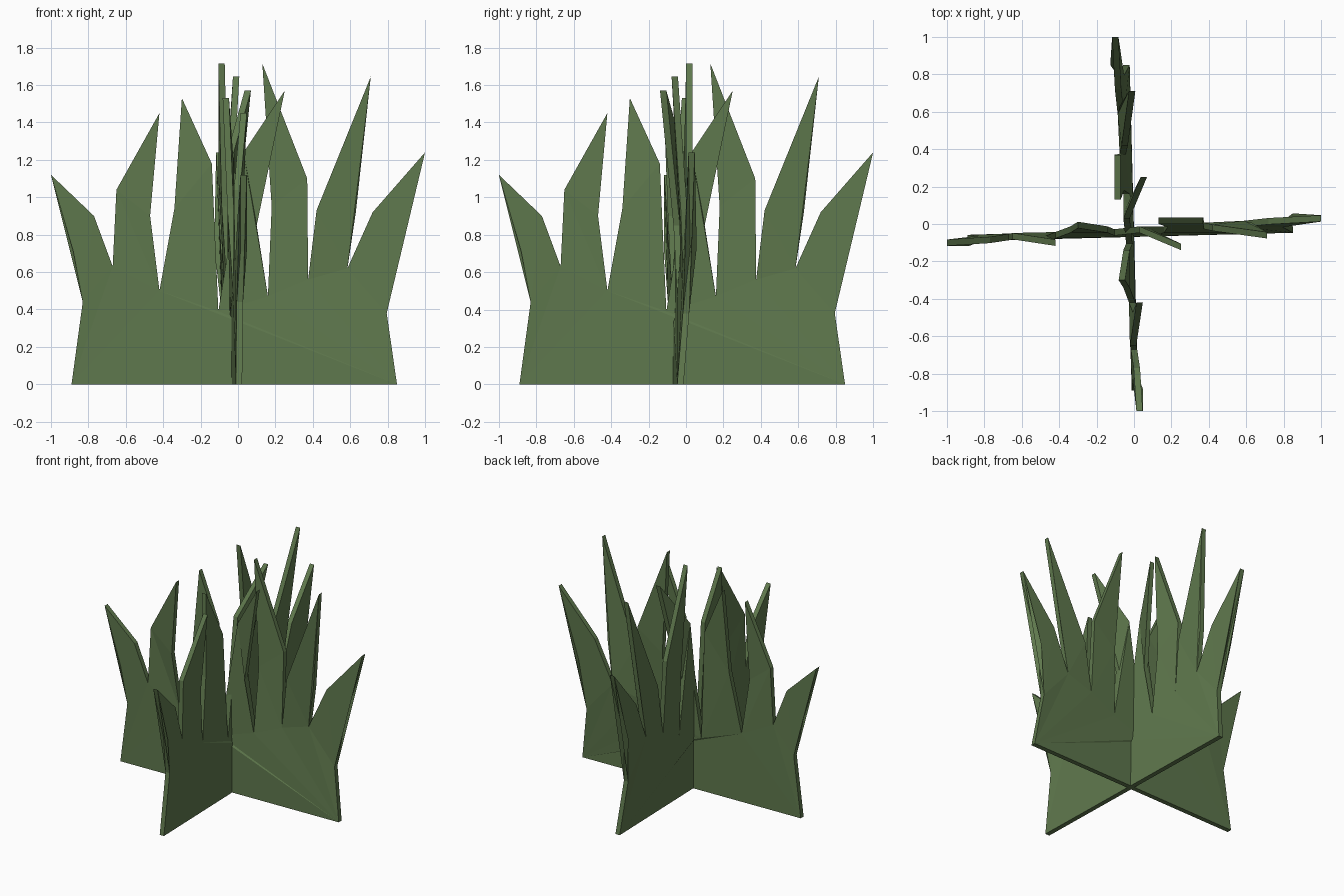
import bpy, bmesh, math

if "Cube" in bpy.data.objects:
    bpy.data.objects.remove(bpy.data.objects["Cube"])

THICK = 0.034

green = bpy.data.materials.new("grass_green")
green.diffuse_color = (0.115, 0.19, 0.075, 1)
green.use_nodes = True
green.node_tree.nodes["Principled BSDF"].inputs["Base Color"].default_value = green.diffuse_color

# Points are (x, y, z); y is the slight sideways bend of the sheet
base_left, base_right = (-0.89, -0.075, 0), (0.85, -0.03, 0)
valleys = [(-0.83, -0.08, 0.44), (-0.67, -0.07, 0.63), (-0.42, -0.06, 0.50),
           (-0.105, -0.045, 0.39), (0.16, -0.03, 0.47), (0.375, -0.01, 0.56),
           (0.585, 0.0, 0.62), (0.795, 0.0, 0.38)]

# Each blade rises between two valleys: left shoulder, tip, right shoulder
blades = [
    [(-0.88, -0.10, 0.71), (-1.0, -0.10, 1.12), (-0.77, -0.085, 0.90)],
    [(-0.65, -0.065, 1.04), (-0.42, -0.10, 1.45), (-0.47, -0.08, 0.90)],
    [(-0.34, -0.03, 0.94), (-0.30, -0.005, 1.53), (-0.14, -0.03, 1.18)],
    [(0.03, -0.03, 1.24), (0.25, -0.122, 1.57), (0.10, -0.05, 0.85)],
    [(0.18, 0.0, 0.95), (0.13, 0.018, 1.715), (0.37, 0.018, 1.10)],
    [(0.42, -0.02, 0.93), (0.71, -0.06, 1.645), (0.63, -0.01, 0.92)],
    [(0.72, 0.015, 0.92), (1.0, 0.03, 1.24), (0.85, 0.04, 0.73)],
]


def grass_mesh():
    bm = bmesh.new()

    def vert(p):
        return bm.verts.new((p[0], p[1] - THICK / 2, p[2]))

    # Lower sheet
    low = [vert(v) for v in valleys]
    bm.faces.new([vert(base_left)] + low + [vert(base_right)])
    # Blades
    for i, blade in enumerate(blades):
        bm.faces.new([low[i]] + [vert(p) for p in blade] + [low[i + 1]])
    bmesh.ops.triangulate(bm, faces=bm.faces[:])
    # Give the sheet its thickness
    ext = bmesh.ops.extrude_face_region(bm, geom=bm.faces[:], use_keep_orig=True)
    moved = [g for g in ext["geom"] if isinstance(g, bmesh.types.BMVert)]
    bmesh.ops.translate(bm, verts=moved, vec=(0, THICK, 0))
    bmesh.ops.recalc_face_normals(bm, faces=bm.faces[:])
    mesh = bpy.data.meshes.new("grass_sheet")
    bm.to_mesh(mesh)
    bm.free()
    mesh.materials.append(green)
    return mesh


# Two identical sheets crossed at right angles
sheet = grass_mesh()
for name, angle, shift in (("grass_sheet_side_to_side", 0, 0),
                           ("grass_sheet_front_to_back", 90, -0.07)):
    obj = bpy.data.objects.new(name, sheet)
    obj.rotation_euler.z = math.radians(angle)
    obj.location.x = shift
    bpy.context.collection.objects.link(obj)
